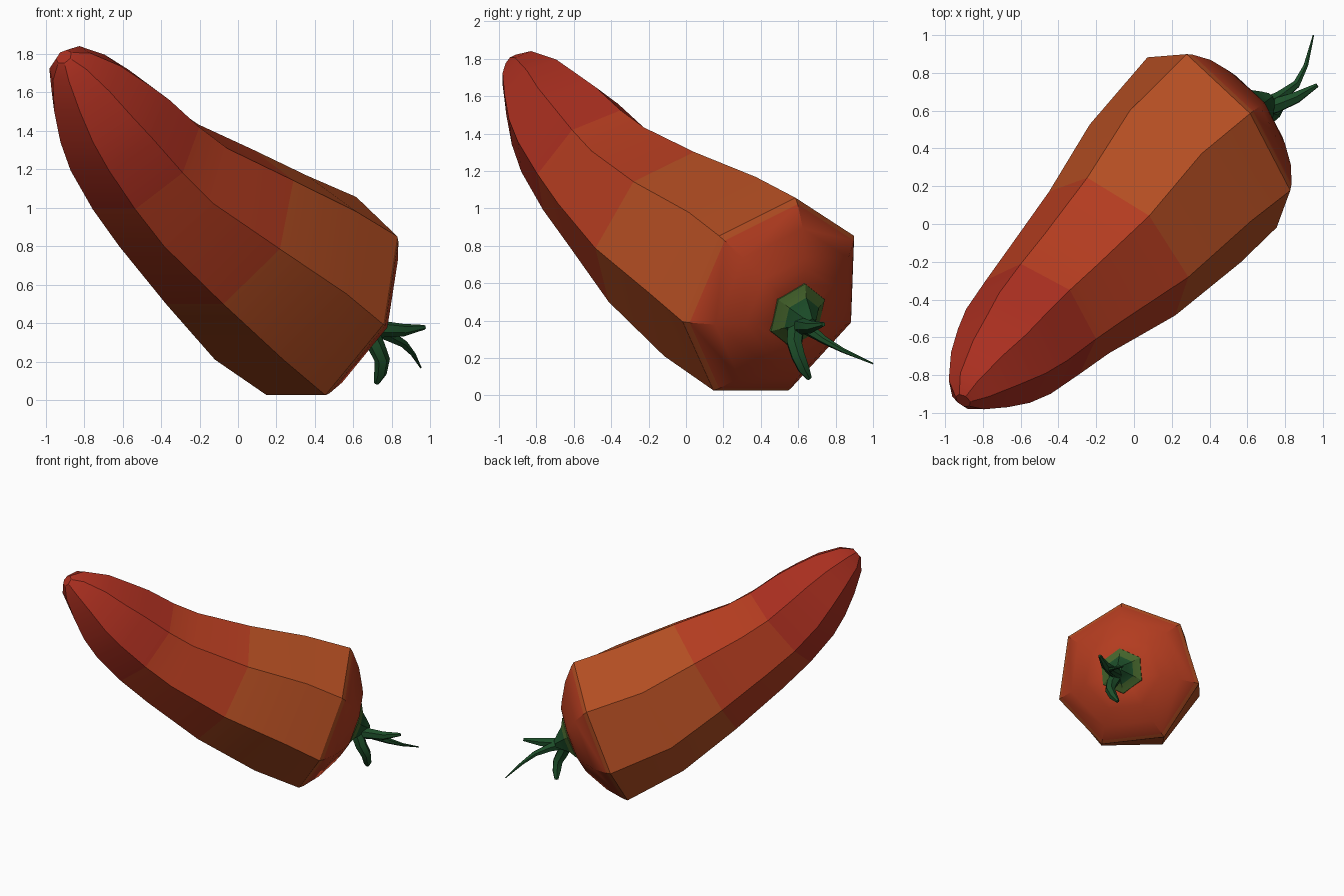
import bpy, bmesh, math
from mathutils import Vector

if "Cube" in bpy.data.objects:
    bpy.data.objects.remove(bpy.data.objects["Cube"])

UP = Vector((0, 0, 1))
AXIS = Vector((.75, .57, -.36)).normalized()   # direction the stem end faces


def material(name, rgb):
    m = bpy.data.materials.new(name)
    m.diffuse_color = (*rgb, 1)
    m.use_nodes = True
    m.node_tree.nodes["Principled BSDF"].inputs["Base Color"].default_value = m.diffuse_color
    return m


def loft(name, stations, sides, mats, mat_of=lambda i: 0, up=UP, angle=30):
    """Skin rings given as (centre, radius, normal) and cap both ends."""
    bm = bmesh.new()
    rings = []
    for c, r, n in stations:
        u = (up - n * up.dot(n)).normalized()
        v = n.cross(u)
        rings.append([bm.verts.new(c + r * (u * math.cos(a) + v * math.sin(a)))
                      for a in (2 * math.pi * k / sides for k in range(sides))])
    for i, (p, q) in enumerate(zip(rings, rings[1:])):
        for k in range(sides):
            j = (k + 1) % sides
            bm.faces.new((p[k], p[j], q[j], q[k])).material_index = mat_of(i)
    bm.faces.new(rings[0]).material_index = mat_of(0)
    bm.faces.new(rings[-1]).material_index = mat_of(len(rings) - 2)
    bmesh.ops.recalc_face_normals(bm, faces=bm.faces)
    me = bpy.data.meshes.new(name)
    bm.to_mesh(me)
    bm.free()
    for m in mats:
        me.materials.append(m)
    ob = bpy.data.objects.new(name, me)
    bpy.context.collection.objects.link(ob)
    bpy.ops.object.select_all(action='DESELECT')
    ob.select_set(True)
    bpy.context.view_layer.objects.active = ob
    bpy.ops.object.shade_smooth_by_angle(angle=math.radians(angle))
    return ob


def along(path, radii, end_normal=None):
    """Rings square to a path."""
    pts = [Vector(p) for p in path]
    out = []
    for i, p in enumerate(pts):
        t = (pts[min(i + 1, len(pts) - 1)] - pts[max(i - 1, 0)]).normalized()
        out.append((p, radii[i], t))
    if end_normal:
        out[-1] = (pts[-1], radii[-1], end_normal)
    return out


red = material("red_skin", (.40, .028, .014))
warm = material("warm_red_skin", (.45, .045, .014))
orange = material("orange_skin", (.45, .075, .016))
green = material("stem_green", (.012, .075, .022))
olive = material("calyx_green", (.06, .13, .025))

# seven-sided pepper body with shoulder and sunken-edge cap
rim = Vector((.45, .46, .515))
body = along([(-.905, -.935, 1.785), (-.875, -.89, 1.745), (-.795, -.80, 1.64),
              (-.71, -.72, 1.52), (-.63, -.64, 1.41), (-.50, -.51, 1.245),
              (-.36, -.37, 1.10), (-.08, -.12, .88), (.20, .20, .665), rim],
             [.045, .125, .215, .28, .325, .36, .395, .48, .555, .58], AXIS)
body += [(rim + AXIS * d, r, AXIS) for d, r in
         ((.03, .555), (.12, .45), (.20, .31), (.225, .26), (.24, .17))]
loft("pepper_body", body, 7, [red, warm, orange],
     lambda i: 0 if i < 5 else 1 if i < 7 else 2 if i < 10 else 1)

# six-sided calyx cone
calyx = [(rim + AXIS * d, r, AXIS) for d, r in
         ((.20, .19), (.245, .18), (.28, .115), (.33, .07), (.37, .03))]
loft("calyx", calyx, 6, [olive, green], lambda i: 0 if i < 2 else 1)

# three curling stem horns
horns = [
    ("stem_stub", [(.68, .61, .37), (.76, .63, .37), (.86, .67, .365), (.97, .735, .38)],
     [.05, .042, .033, .012]),
    ("stem_tendril", [(.68, .62, .38), (.77, .67, .345), (.86, .74, .295),
                      (.91, .84, .24), (.95, 1.0, .17)], [.045, .034, .022, .013, .004]),
    ("stem_hook", [(.67, .59, .38), (.72, .58, .28), (.75, .60, .21),
                   (.74, .63, .14), (.72, .66, .09)], [.05, .045, .04, .033, .015]),
]
for name, path, radii in horns:
    loft(name, along(path, radii), 6, [green], up=Vector((-.6, .7, .4)), angle=40)
